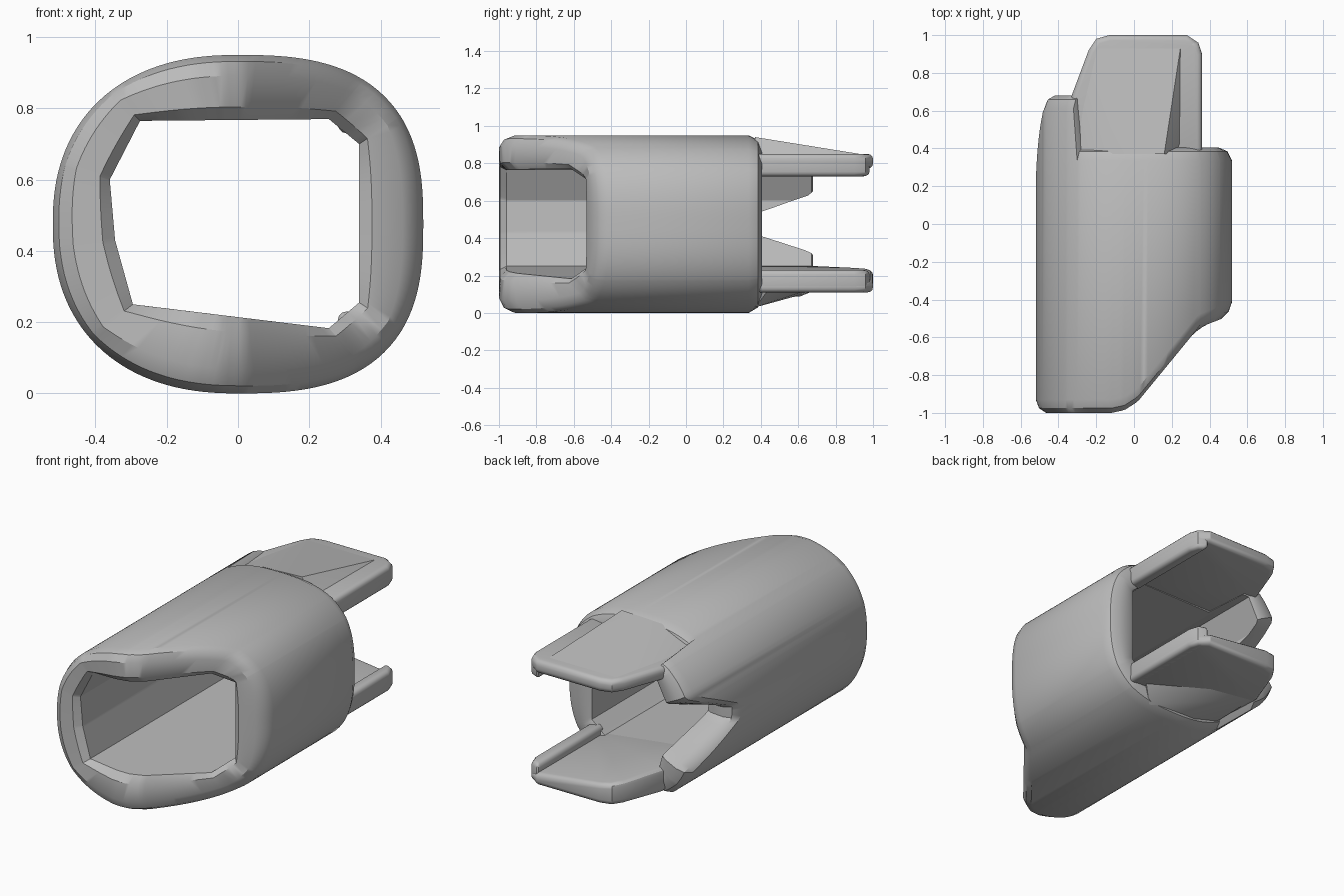
import bpy, bmesh, math
from mathutils import Vector
from mathutils.geometry import intersect_line_line_2d

cube = bpy.data.objects.get("Cube")
if cube:
    bpy.data.objects.remove(cube, do_unlink=True)

grey = bpy.data.materials.new("plain grey")
grey.use_nodes = True
GREY = (0.5, 0.5, 0.5, 1)
grey.diffuse_color = GREY
grey.node_tree.nodes["Principled BSDF"].inputs["Base Color"].default_value = GREY

HALF_X, HALF_Z = 0.52, 0.475


def finish(bm, name):
    bmesh.ops.recalc_face_normals(bm, faces=bm.faces)
    mesh = bpy.data.meshes.new(name)
    bm.to_mesh(mesh)
    bm.free()
    mesh.materials.append(grey)
    obj = bpy.data.objects.new(name, mesh)
    bpy.context.collection.objects.link(obj)
    bpy.ops.object.select_all(action="DESELECT")
    obj.select_set(True)
    bpy.context.view_layer.objects.active = obj
    bpy.ops.object.shade_smooth_by_angle(angle=math.radians(32))
    return obj


def interp(table, x):
    if x <= table[0][0]:
        return table[0][1]
    for (x0, y0), (x1, y1) in zip(table, table[1:]):
        if x <= x1:
            return y0 + (y1 - y0) * (x - x0) / (x1 - x0)
    return table[-1][1]


def prism(name, outline, low, high, bevel):
    """Plan outline raised between two height functions, edges rounded."""
    bm = bmesh.new()
    rings = [[bm.verts.new((x, y, h(x, y))) for x, y in outline] for h in (low, high)]
    count = len(outline)
    for ring in rings:
        bm.faces.new(ring)
    for i in range(count):
        j = (i + 1) % count
        bm.faces.new((rings[0][i], rings[0][j], rings[1][j], rings[1][i]))
    bmesh.ops.recalc_face_normals(bm, faces=bm.faces)
    edges = [e for e in bm.edges if e.calc_face_angle(0) > 0.8]
    bmesh.ops.bevel(bm, geom=edges, offset=bevel, segments=3, profile=0.5,
                    affect="EDGES", clamp_overlap=True)
    return finish(bm, name)


def hull(name, points):
    bm = bmesh.new()
    for p in points:
        bm.verts.new(p)
    result = bmesh.ops.convex_hull(bm, input=bm.verts)
    bmesh.ops.delete(bm, geom=result["geom_interior"], context="VERTS")
    return finish(bm, name)


# Sleeve: rounded outside, faceted opening, slanted front, notched back
HOLE = [Vector(p) for p in (
    (0.34, 0.255), (0.34, 0.70), (0.255, 0.77), (-0.275, 0.765),
    (-0.36, 0.60), (-0.345, 0.43), (-0.295, 0.25), (0.255, 0.183))]
CENTRE = Vector((0, HALF_Z))
FRONT = [(-0.12, -1), (-0.05, -0.985), (0.02, -0.94), (0.25, -0.66),
         (0.34, -0.55), (0.52, -0.48)]


def outer_point(t):
    c, s = math.cos(t), math.sin(t)
    n = 2.7 if c > 0 else 2.3
    r = (abs(c / HALF_X) ** n + abs(s / HALF_Z) ** n) ** (-1 / n)
    return CENTRE + r * Vector((c, s))


def inner_point(t):
    far = CENTRE + 2 * Vector((math.cos(t), math.sin(t)))
    for a, b in zip(HOLE, HOLE[1:] + HOLE[:1]):
        hit = intersect_line_line_2d(CENTRE, far, a, b)
        if hit:
            return hit
    return CENTRE + 0.3 * (far - CENTRE)


def back_y(p):
    if p.x > -0.26:
        return 0.405
    d = abs(p.y - HALF_Z)
    return 0.3 + 0.38 * min(1, max(0, (d - 0.035) / 0.155))


angles = {round(math.tau * (i + 0.5) / 144, 4) for i in range(144)}
angles |= {round(math.atan2(p.y - HALF_Z, p.x) % math.tau, 4) for p in HOLE}
# (blend outer to inner, end, y shift) for each ring round the wall
RINGS = [(0, "front", 0.07), (0.10, "front", 0.025), (0.32, "front", 0), (0.8, "front", 0.005),
         (1, "front", 0.04), (1, "back", -0.01), (0.85, "back", 0), (0.4, "back", 0),
         (0.14, "back", -0.02), (0, "back", -0.07)]

bm = bmesh.new()
loops = []
for t in sorted(angles):
    out, inn = outer_point(t), inner_point(t)
    back = back_y(out.lerp(inn, 0.5))
    loop = []
    for mix, end, shift in RINGS:
        p = out.lerp(inn, mix)
        y = (interp(FRONT, p.x) if end == "front" else back) + shift
        loop.append(bm.verts.new((p.x, y, p.y)))
    loops.append(loop)
for a, b in zip(loops, loops[1:] + loops[:1]):
    for i in range(len(RINGS)):
        j = (i + 1) % len(RINGS)
        bm.faces.new((a[i], a[j], b[j], b[i]))
finish(bm, "sleeve")

# Tongues reaching out of the back, each with a thicker lip along one edge
TONGUE = [(-0.33, 0.34), (0.36, 0.34), (0.36, 0.9), (0.34, 0.96), (0.28, 1),
          (-0.13, 1), (-0.2, 0.98), (-0.24, 0.92), (-0.33, 0.68)]
LIP = [(0.28, 0.36), (0.36, 0.36), (0.36, 0.9), (0.34, 0.96), (0.28, 0.99)]


def level(z):
    return lambda x, y: z


def floor_height(x, y):
    return 0.183 + 0.122 * (0.255 - x)


prism("upper_tongue", TONGUE, level(0.772), level(0.85), 0.028)
prism("upper_lip", LIP, level(0.73), level(0.85), 0.025)
prism("lower_tongue", TONGUE, level(0.11), floor_height, 0.028)
prism("lower_lip", LIP, level(0.11), level(0.23), 0.025)

# Sloped ramps blending the sleeve into the tongues
hull("upper_ramp", [
    (-0.28, 0.37, 0.86), (-0.1, 0.37, 0.93), (0.16, 0.37, 0.94), (0.25, 0.43, 0.84),
    (0.25, 0.96, 0.845), (-0.2, 0.96, 0.845), (-0.31, 0.68, 0.83),
    (-0.28, 0.37, 0.8), (0.25, 0.37, 0.8)])
hull("lower_ramp", [
    (-0.28, 0.37, 0.09), (-0.1, 0.37, 0.04), (0.2, 0.37, 0.03), (0.27, 0.43, 0.11),
    (-0.05, 0.62, 0.112), (-0.3, 0.67, 0.112), (-0.28, 0.37, 0.15), (0.25, 0.37, 0.15)])
